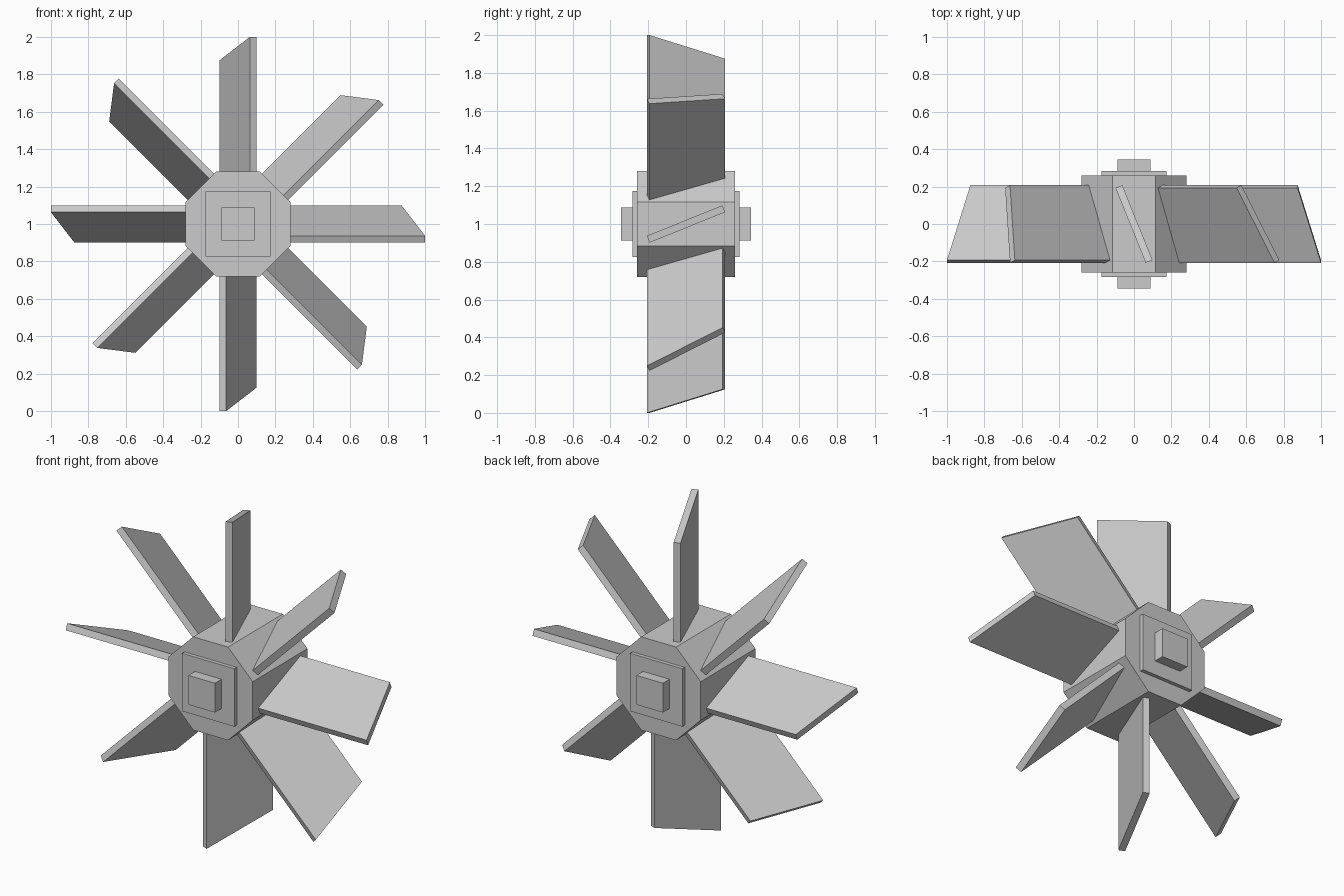
import bpy, bmesh
from math import pi, cos, radians
from mathutils import Matrix

if "Cube" in bpy.data.objects:
    bpy.data.objects.remove(bpy.data.objects["Cube"])

CENTRE = Matrix.Translation((0, 0, 1))


def finish(name, bm, matrix):
    bmesh.ops.recalc_face_normals(bm, faces=bm.faces)
    mesh = bpy.data.meshes.new(name)
    bm.to_mesh(mesh)
    bm.free()
    obj = bpy.data.objects.new(name, mesh)
    obj.matrix_world = matrix
    bpy.context.collection.objects.link(obj)


def prism(name, sides, apothem, depth):
    """Regular prism along y with flat sides facing up and sideways."""
    bm = bmesh.new()
    radius = apothem / cos(pi / sides)
    bmesh.ops.create_cone(bm, cap_ends=True, segments=sides, radius1=radius,
                          radius2=radius, depth=depth,
                          matrix=Matrix.Rotation(pi / sides, 4, 'Z'))
    finish(name, bm, CENTRE @ Matrix.Rotation(pi / 2, 4, 'X'))


def blade(name, angle):
    """Pitched flat plate with a slanted tip, pointing outward at angle."""
    bm = bmesh.new()
    width, thick = 0.432, 0.039
    outline = [(0.25, -width / 2), (1.0, -width / 2),
               (0.875, width / 2), (0.25, width / 2)]
    face = bm.faces.new([bm.verts.new((x, y, -thick / 2)) for x, y in outline])
    ext = bmesh.ops.extrude_face_region(bm, geom=[face])
    top = [v for v in ext['geom'] if isinstance(v, bmesh.types.BMVert)]
    bmesh.ops.translate(bm, verts=top, vec=(0, 0, thick))
    finish(name, bm, CENTRE @ Matrix.Rotation(-angle, 4, 'Y')
           @ Matrix.Rotation(radians(22), 4, 'X'))


# Octagonal hub, square cover plates and square axle
prism("hub", 8, 0.28, 0.52)
prism("hub_plate", 4, 0.174, 0.565)
prism("axle", 4, 0.088, 0.69)

# Eight blades around the hub
for i in range(8):
    blade(f"blade_{i + 1}", i * pi / 4)
